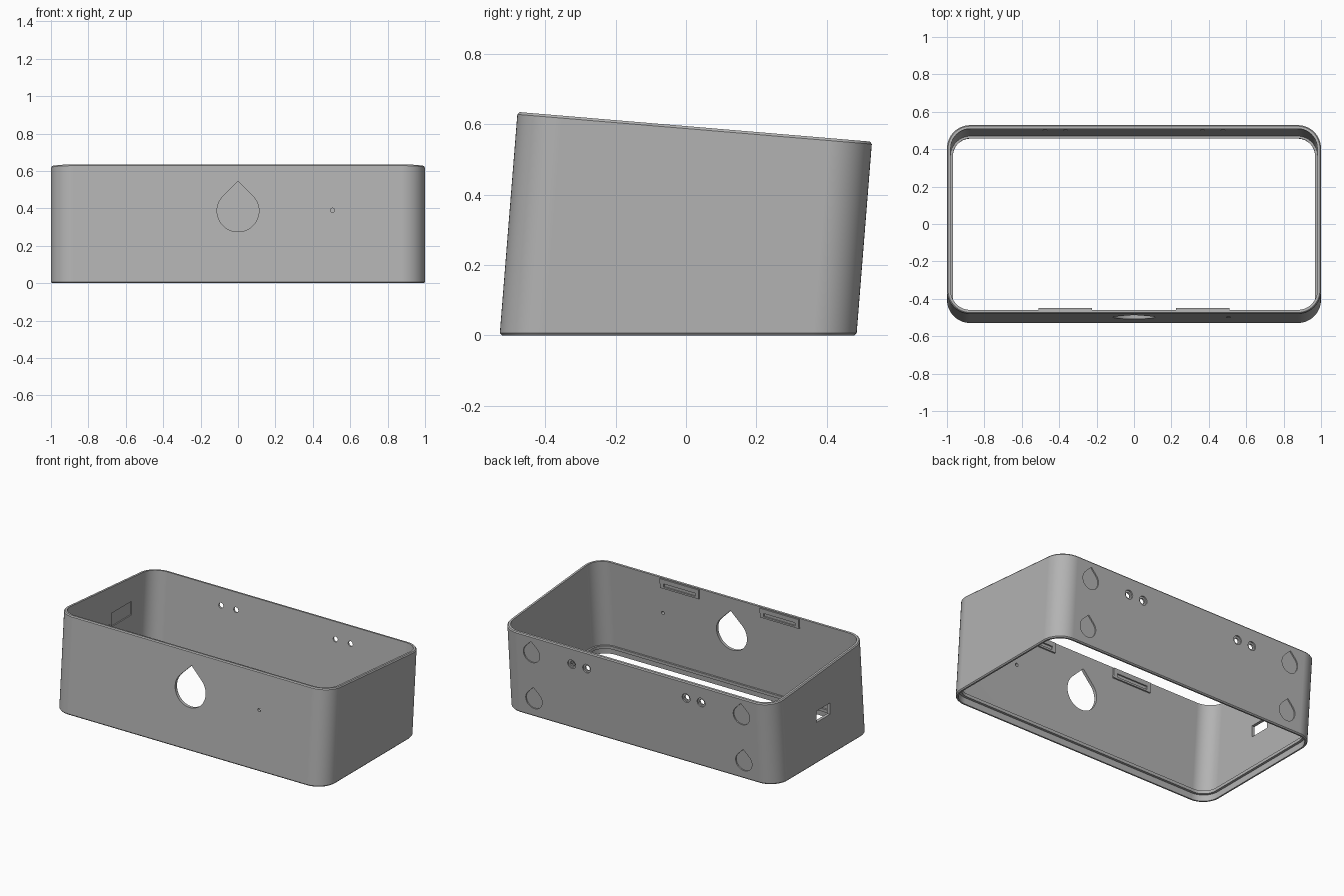
import bpy, bmesh, math

cube = bpy.data.objects.get("Cube")
if cube:
    bpy.data.objects.remove(cube, do_unlink=True)

LEAN = 0.08            # backward lean of the walls
SLOPE = 0.084          # fall of the top rim towards the back
FRONT, BACK = -0.53, 0.485   # wall positions at the ground
MID, HALF_Y = (FRONT + BACK) / 2, (BACK - FRONT) / 2
WALL = 0.02

grey = bpy.data.materials.new("matte grey")
grey.use_nodes = True
colour = (0.45, 0.45, 0.45, 1)
grey.diffuse_color = colour
grey.node_tree.nodes["Principled BSDF"].inputs["Base Color"].default_value = colour


def make(name, bm):
    bmesh.ops.recalc_face_normals(bm, faces=bm.faces)
    mesh = bpy.data.meshes.new(name)
    bm.to_mesh(mesh)
    bm.free()
    mesh.materials.append(grey)
    obj = bpy.data.objects.new(name, mesh)
    bpy.context.collection.objects.link(obj)
    return obj


def rounded_rect(inset, steps=14):
    """Outline of the housing, moved inwards by inset."""
    r = 0.125
    pts = []
    for k, (sx, sy) in enumerate([(1, 1), (-1, 1), (-1, -1), (1, -1)]):
        for i in range(steps + 1):
            a = math.pi / 2 * (k + i / steps)
            pts.append((sx * (1 - r) + (r - inset) * math.cos(a),
                        MID + sy * (HALF_Y - r) + (r - inset) * math.sin(a)))
    return pts


def ring(bm, inset, height, from_top):
    verts = []
    for x, y in rounded_rect(inset):
        z = height
        if from_top:
            z = (0.595 - SLOPE * y - height) / (1 + SLOPE * LEAN)
        verts.append(bm.verts.new((x, y + LEAN * z, z)))
    return verts


def prism(name, outline, start, end, axis="y"):
    """Extrude an upright outline; along y it follows the lean of the walls."""
    bm = bmesh.new()
    ends = []
    for d in (start, end):
        if axis == "y":
            ends.append([bm.verts.new((a, d + LEAN * z, z)) for a, z in outline])
        else:
            ends.append([bm.verts.new((d, a, z)) for a, z in outline])
    for e in ends:
        bm.faces.new(e)
    n = len(outline)
    for i in range(n):
        j = (i + 1) % n
        bm.faces.new((ends[0][i], ends[0][j], ends[1][j], ends[1][i]))
    return make(name, bm)


def circle(x, z, r, n=24):
    return [(x + r * math.cos(math.tau * i / n), z + r * math.sin(math.tau * i / n))
            for i in range(n)]


def drop(x, z, r, n=36):
    """Three quarters of a circle closed by a right-angled tip."""
    arc = [math.radians(135 + 270 * i / n) for i in range(n + 1)]
    return [(x + r * math.cos(a), z + r * math.sin(a)) for a in arc] + [(x, z + r * math.sqrt(2))]


def box(a, z, w, h):
    return [(a - w / 2, z - h / 2), (a + w / 2, z - h / 2),
            (a + w / 2, z + h / 2), (a - w / 2, z + h / 2)]


def cut(obj, cutter):
    mod = obj.modifiers.new("cut", "BOOLEAN")
    mod.operation, mod.solver, mod.object = "DIFFERENCE", "EXACT", cutter
    bpy.context.view_layer.objects.active = obj
    bpy.ops.object.modifier_apply(modifier=mod.name)
    bpy.data.objects.remove(cutter, do_unlink=True)


# Housing: wall section swept round the outline, with a ledge near the base
section = [(0.006, 0, False), (0, 0.007, False), (0, 0.007, True), (0.006, 0, True),
           (WALL, 0, True), (WALL, 0.06, False), (0.032, 0.06, False),
           (0.032, 0.04, False), (0.016, 0.04, False), (0.016, 0, False)]
bm = bmesh.new()
rings = [ring(bm, *s) for s in section]
for k, a in enumerate(rings):
    b = rings[(k + 1) % len(rings)]
    for i in range(len(a)):
        j = (i + 1) % len(a)
        bm.faces.new((a[i], a[j], b[j], b[i]))
housing = make("housing", bm)

# Front openings: drop window and indicator hole
cut(housing, prism("cutter", drop(0, 0.387, 0.112), FRONT - 0.05, FRONT + 0.05))
cut(housing, prism("cutter", circle(0.505, 0.39, 0.011), FRONT - 0.05, FRONT + 0.05))

# Back: shallow drop recesses and counterbored screw holes
for side in (-1, 1):
    for z in (0.115, 0.43):
        cut(housing, prism("cutter", drop(side * 0.77, z, 0.06), BACK - 0.008, BACK + 0.05))
    for x in (0.365, 0.475):
        cut(housing, prism("cutter", circle(side * x, 0.44, 0.029), BACK - 0.009, BACK + 0.05))
        cut(housing, prism("cutter", circle(side * x, 0.44, 0.017), BACK - 0.05, BACK + 0.04))

# Side socket opening and the shallow pocket beside it on the inside
cut(housing, prism("cutter", box(-0.01, 0.31, 0.14, 0.075), -1.05, -0.95, "x"))
cut(housing, prism("cutter", box(0.18, 0.37, 0.21, 0.09), -0.988, -0.95, "x"))

# Slotted catches inside the front rim
catches = []
for name, x in (("left_catch", 0.367), ("right_catch", -0.367)):
    catch = prism(name, box(x, 0.597, 0.285, 0.064), FRONT + WALL - 0.004, FRONT + WALL + 0.01)
    cut(catch, prism("cutter", box(x, 0.588, 0.23, 0.022), FRONT + WALL + 0.001, FRONT + 0.08))
    catches.append(catch)

# Smooth corners, crisp edges
for obj in [housing] + catches:
    bpy.ops.object.select_all(action="DESELECT")
    obj.select_set(True)
    bpy.context.view_layer.objects.active = obj
    bpy.ops.object.shade_smooth_by_angle(angle=math.radians(30))
    weighted = obj.modifiers.new("even_shading", "WEIGHTED_NORMAL")
    weighted.keep_sharp = True
